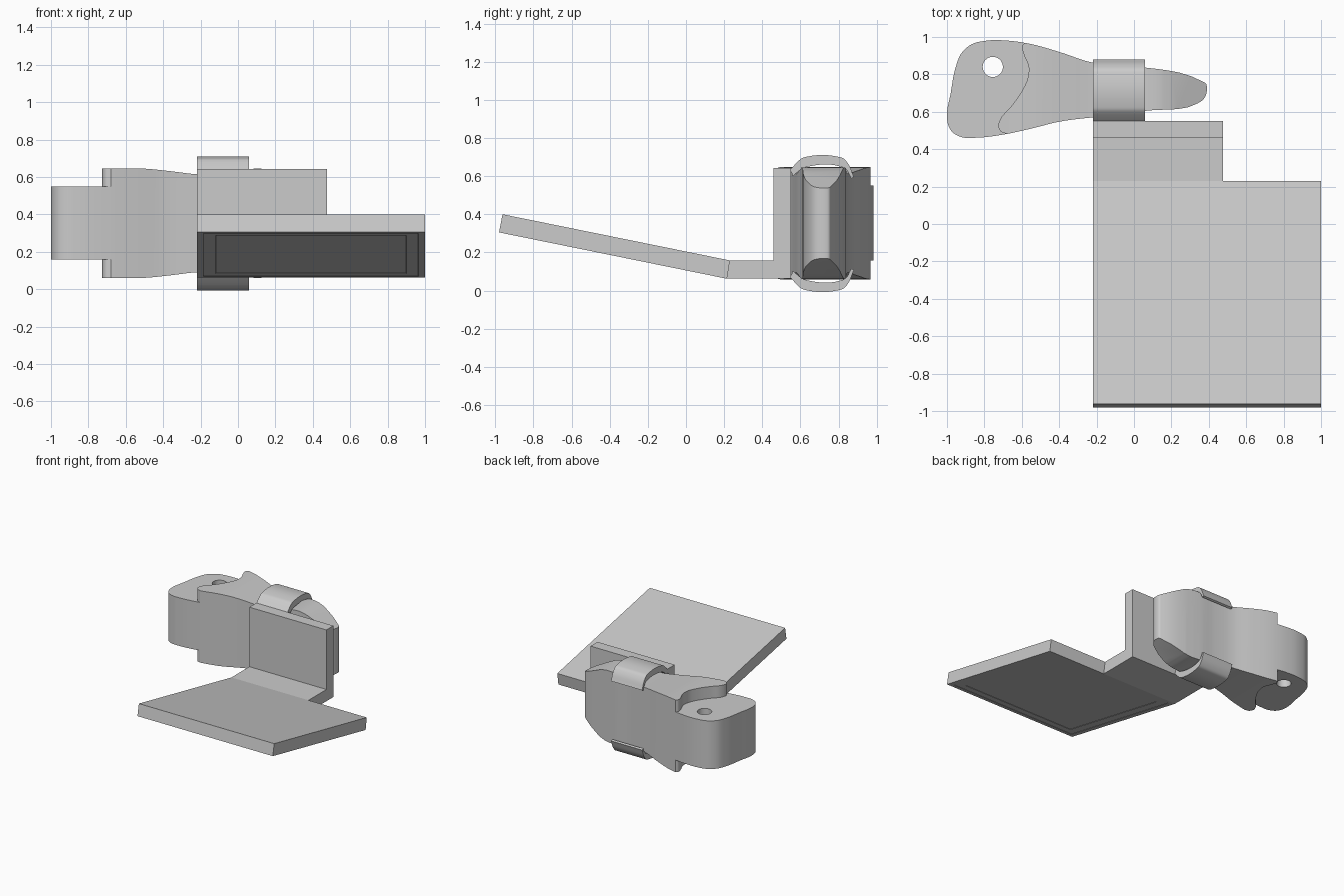
import bpy, bmesh, math
from mathutils import Vector

if "Cube" in bpy.data.objects:
    bpy.data.objects.remove(bpy.data.objects["Cube"])

MID = 0.353  # mirror height of the handle and clips


def prism(name, pts, axis, a, b):
    """Extrude a 2D profile along an axis from a to b."""
    place = {'x': lambda u, v, w: (w, u, v),
             'y': lambda u, v, w: (u, w, v),
             'z': lambda u, v, w: (u, v, w)}[axis]
    bm = bmesh.new()
    lo = [bm.verts.new(place(u, v, a)) for u, v in pts]
    hi = [bm.verts.new(place(u, v, b)) for u, v in pts]
    bm.faces.new(lo)
    bm.faces.new(hi[::-1])
    n = len(pts)
    for i in range(n):
        j = (i + 1) % n
        bm.faces.new((lo[j], lo[i], hi[i], hi[j]))
    bmesh.ops.recalc_face_normals(bm, faces=bm.faces)
    me = bpy.data.meshes.new(name)
    bm.to_mesh(me)
    bm.free()
    ob = bpy.data.objects.new(name, me)
    bpy.context.collection.objects.link(ob)
    return ob


def smooth(pts, closed=False, steps=5):
    """Smooth curve through points, spaced by chord length."""
    p = [Vector(q) for q in pts]
    n = len(p)

    def tangent(i):
        if not closed and i in (0, n - 1):
            return (p[min(i + 1, n - 1)] - p[max(i - 1, 0)]).normalized()
        d1, d2 = p[i] - p[i - 1], p[(i + 1) % n] - p[i]
        t1, t2 = d1.length, d2.length
        return (d1 / t1 * t2 + d2 / t2 * t1) / (t1 + t2)

    out = []
    for i in range(n if closed else n - 1):
        j = (i + 1) % n
        h = (p[j] - p[i]).length
        m0, m1 = tangent(i) * h, tangent(j) * h
        for k in range(steps):
            t = k / steps
            out.append(p[i] * (2*t**3 - 3*t**2 + 1) + m0 * (t**3 - 2*t**2 + t)
                       + p[j] * (3*t**2 - 2*t**3) + m1 * (t**3 - t**2))
    if not closed:
        out.append(p[-1])
    return [(q.x, q.y) for q in out]


def select(ob):
    bpy.ops.object.select_all(action='DESELECT')
    ob.select_set(True)
    bpy.context.view_layer.objects.active = ob


def boolean(ob, cutter, op):
    cutter.hide_render = True
    mod = ob.modifiers.new("cut", 'BOOLEAN')
    mod.operation, mod.solver, mod.object = op, 'EXACT', cutter
    select(ob)
    bpy.ops.object.modifier_apply(modifier=mod.name)
    bpy.data.objects.remove(cutter)


# Sloped plate with faint nested panels underneath
plate = prism("plate", [(-0.98, 0.305), (0.215, 0.062), (0.23, 0.158), (-0.962, 0.40)],
              'x', -0.22, 1.0)
bm = bmesh.new()
bm.from_mesh(plate.data)
bottom = min(bm.faces, key=lambda f: f.normal.z)
for width in (0.05, 0.09):
    bmesh.ops.inset_region(bm, faces=[bottom], thickness=width, depth=0)
    bmesh.ops.inset_region(bm, faces=[bottom], thickness=0.002, depth=-0.002)
bm.to_mesh(plate.data)
bm.free()

# L-shaped bracket
prism("bracket", [(0.215, 0.062), (0.55, 0.062), (0.55, 0.643), (0.46, 0.643),
                  (0.46, 0.158), (0.23, 0.158)], 'x', -0.22, 0.475)

# Handle body: plan outline
outline = smooth([(-1, 0.58), (-0.995, 0.535), (-0.97, 0.49), (-0.92, 0.464), (-0.85, 0.461),
                  (-0.7, 0.478), (-0.55, 0.51), (-0.4, 0.547), (-0.22, 0.57), (-0.08, 0.583),
                  (0.06, 0.605), (0.34, 0.645), (0.37, 0.665), (0.39, 0.725), (0.385, 0.75),
                  (0.36, 0.765), (0.06, 0.836), (-0.08, 0.843), (-0.22, 0.862), (-0.4, 0.92),
                  (-0.55, 0.962), (-0.67, 0.98), (-0.79, 0.98), (-0.87, 0.96), (-0.925, 0.91),
                  (-0.953, 0.84), (-0.98, 0.70)], closed=True)
handle = prism("handle", outline, 'z', 0.0, 0.706)

# Handle height profile, waisted under the clips and tapered at the tip
half = smooth([(-1.1, 0.293), (-0.7, 0.293), (-0.5, 0.292), (-0.35, 0.277), (-0.22, 0.262),
               (-0.08, 0.262), (0.06, 0.29), (0.14, 0.29), (0.2, 0.275)]) + [(0.42, 0.17)]
side = [(x, MID + h) for x, h in half] + [(x, MID - h) for x, h in reversed(half)]
boolean(handle, prism("side_cutter", side, 'y', 0.3, 1.2), 'INTERSECT')

# Thinner head behind an S-shaped step, above and below
step = smooth([(-0.54, 1.0), (-0.58, 0.972), (-0.598, 0.95), (-0.59, 0.91), (-0.563, 0.84),
               (-0.568, 0.78), (-0.60, 0.71), (-0.66, 0.625), (-0.715, 0.56), (-0.726, 0.525),
               (-0.71, 0.493), (-0.68, 0.482), (-0.64, 0.44)])
step += [(-1.2, 0.35), (-1.2, 1.1)]
for a, b in ((0.55, 0.9), (-0.2, 0.158)):
    boolean(handle, prism("step_cutter", step, 'z', a, b), 'DIFFERENCE')

# Pivot hole
ring = [(-0.755 + 0.054 * math.cos(i * math.tau / 32),
         0.84 + 0.054 * math.sin(i * math.tau / 32)) for i in range(32)]
boolean(handle, prism("hole_cutter", ring, 'z', -0.2, 1), 'DIFFERENCE')

# Curved clips above and below the handle
outer = ([(0.547, 0.635)] + smooth([(0.59, 0.681), (0.61, 0.695), (0.64, 0.703), (0.79, 0.703),
                                    (0.825, 0.693), (0.85, 0.665), (0.88, 0.595)]))
inner = ([(0.865, 0.588)] + smooth([(0.85, 0.622), (0.835, 0.64), (0.81, 0.65), (0.64, 0.65),
                                    (0.61, 0.642)]) + [(0.56, 0.60)])
clip = outer + inner
clips = [prism("upper_clip", clip, 'x', -0.22, 0.06),
         prism("lower_clip", [(y, 0.703 - z) for y, z in clip], 'x', -0.22, 0.06)]

for ob in [handle] + clips:
    select(ob)
    bpy.ops.object.shade_smooth_by_angle(angle=math.radians(30))
